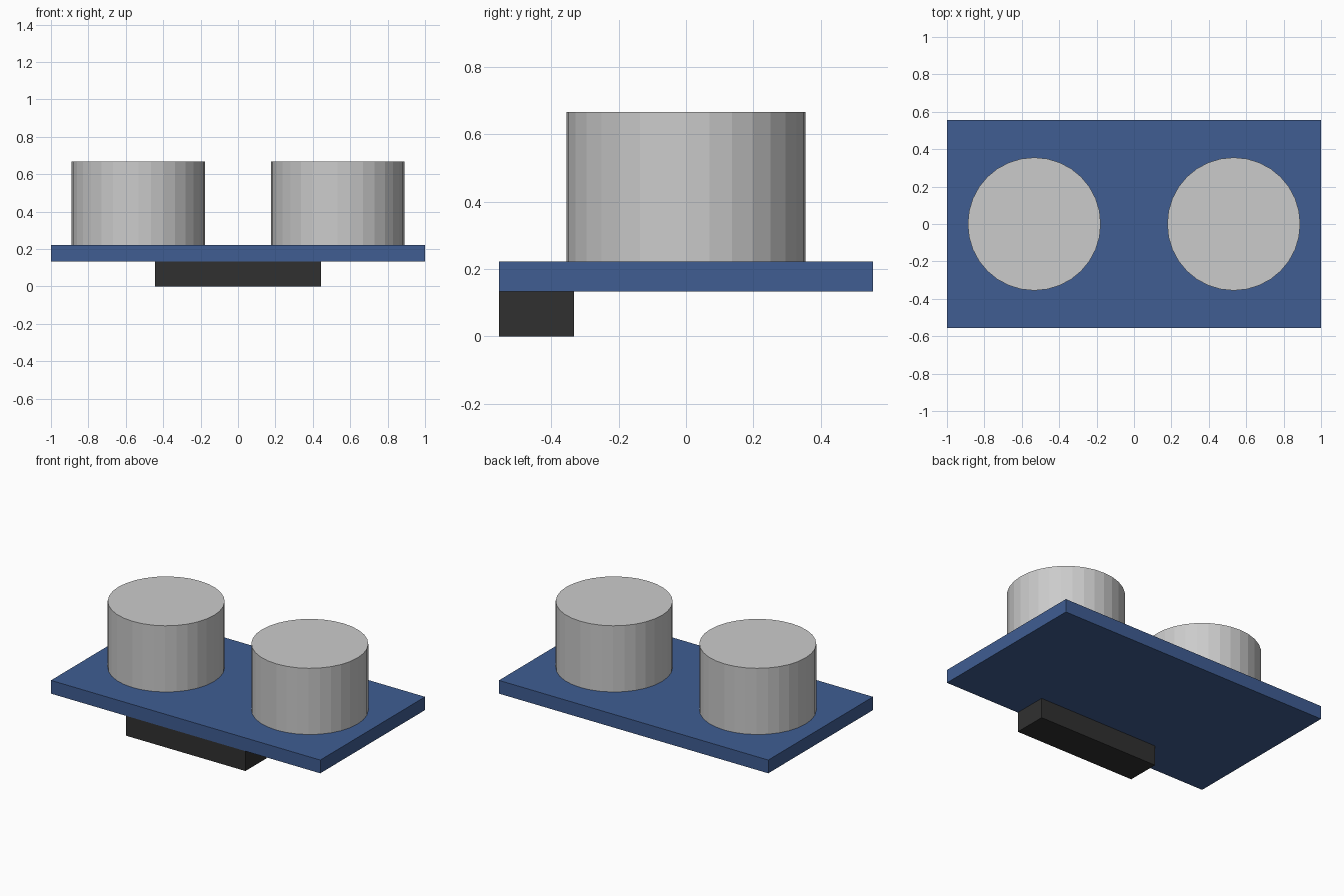
import bpy

if "Cube" in bpy.data.objects:
    bpy.data.objects.remove(bpy.data.objects["Cube"])


def material(name, color):
    mat = bpy.data.materials.new(name)
    mat.diffuse_color = (*color, 1.0)
    mat.use_nodes = True
    mat.node_tree.nodes["Principled BSDF"].inputs["Base Color"].default_value = mat.diffuse_color
    return mat


def box(name, lo, hi, mat):
    center = [(a + b) / 2 for a, b in zip(lo, hi)]
    bpy.ops.mesh.primitive_cube_add(size=1, location=center)
    obj = bpy.context.object
    obj.name = name
    obj.scale = [b - a for a, b in zip(lo, hi)]
    bpy.ops.object.transform_apply(location=False, rotation=False, scale=True)
    obj.data.materials.append(mat)
    return obj


blue = material("board_blue", (0.05, 0.11, 0.29))
black = material("connector_black", (0.03, 0.03, 0.03))

HALF_DEPTH = 0.5556
BOARD_BOTTOM, BOARD_TOP, CAN_TOP = 0.1333, 0.2222, 0.6667

# Circuit board
box("circuit_board", (-1, -HALF_DEPTH, BOARD_BOTTOM), (1, HALF_DEPTH, BOARD_TOP), blue)

# Connector block under the front edge
box("connector_block", (-0.4444, -HALF_DEPTH, 0), (0.4444, -0.3333, BOARD_BOTTOM), black)

# Pair of flat-shaded cylindrical cans
for side, x in (("left", -0.5333), ("right", 0.5333)):
    bpy.ops.mesh.primitive_cylinder_add(
        vertices=32, radius=0.3556, depth=CAN_TOP - BOARD_TOP,
        location=(x, 0, (CAN_TOP + BOARD_TOP) / 2))
    bpy.context.object.name = side + "_sensor_can"
